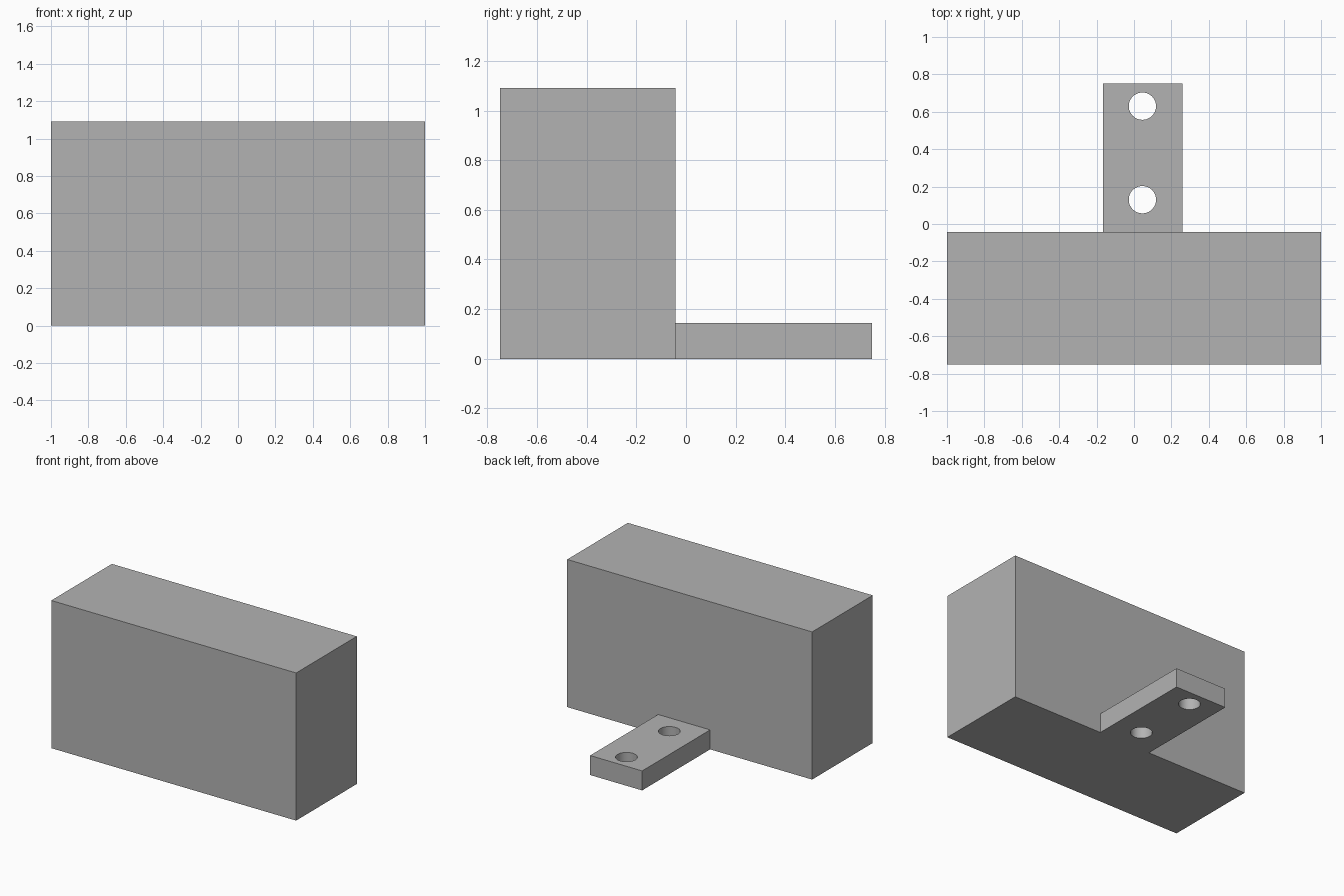
import bpy
import math

default_cube = bpy.data.objects.get("Cube")
if default_cube:
    bpy.data.objects.remove(default_cube, do_unlink=True)

# Single grey finish
grey = bpy.data.materials.new("plain_grey")
grey.use_nodes = True
colour = (0.45, 0.45, 0.45, 1)
grey.diffuse_color = colour
grey.node_tree.nodes["Principled BSDF"].inputs["Base Color"].default_value = colour


def box(name, low, high):
    """Box spanning two opposite corners."""
    centre = [(a + b) / 2 for a, b in zip(low, high)]
    bpy.ops.mesh.primitive_cube_add(size=1, location=centre)
    obj = bpy.context.object
    obj.name = name
    obj.scale = [b - a for a, b in zip(low, high)]
    bpy.ops.object.transform_apply(location=False, rotation=False, scale=True)
    obj.data.materials.append(grey)
    return obj


def drill(target, x, y, radius):
    """Cut a vertical round hole through the target."""
    bpy.ops.mesh.primitive_cylinder_add(vertices=48, radius=radius, depth=1, location=(x, y, 0))
    cutter = bpy.context.object
    cutter.name = "hole_cutter"
    cutter.hide_render = True
    cutter.data.materials.append(grey)
    cut = target.modifiers.new("hole", 'BOOLEAN')
    cut.operation = 'DIFFERENCE'
    cut.solver = 'EXACT'
    cut.object = cutter
    bpy.context.view_layer.objects.active = target
    bpy.ops.object.modifier_apply(modifier=cut.name)
    bpy.data.objects.remove(cutter, do_unlink=True)


# Main block and the rear mounting tab
back_y = -0.043
box("main_block", (-1, -0.75, 0), (1, back_y, 1.09))
tab = box("mounting_tab", (-0.167, back_y, 0), (0.258, 0.75, 0.144))

# Two bolt holes along the tab
for hole_y in (0.13, 0.63):
    drill(tab, 0.045, hole_y, 0.073)

# Smooth hole walls with crisp rims
bpy.ops.object.select_all(action='DESELECT')
tab.select_set(True)
bpy.context.view_layer.objects.active = tab
bpy.ops.object.shade_smooth_by_angle(angle=math.radians(30))
